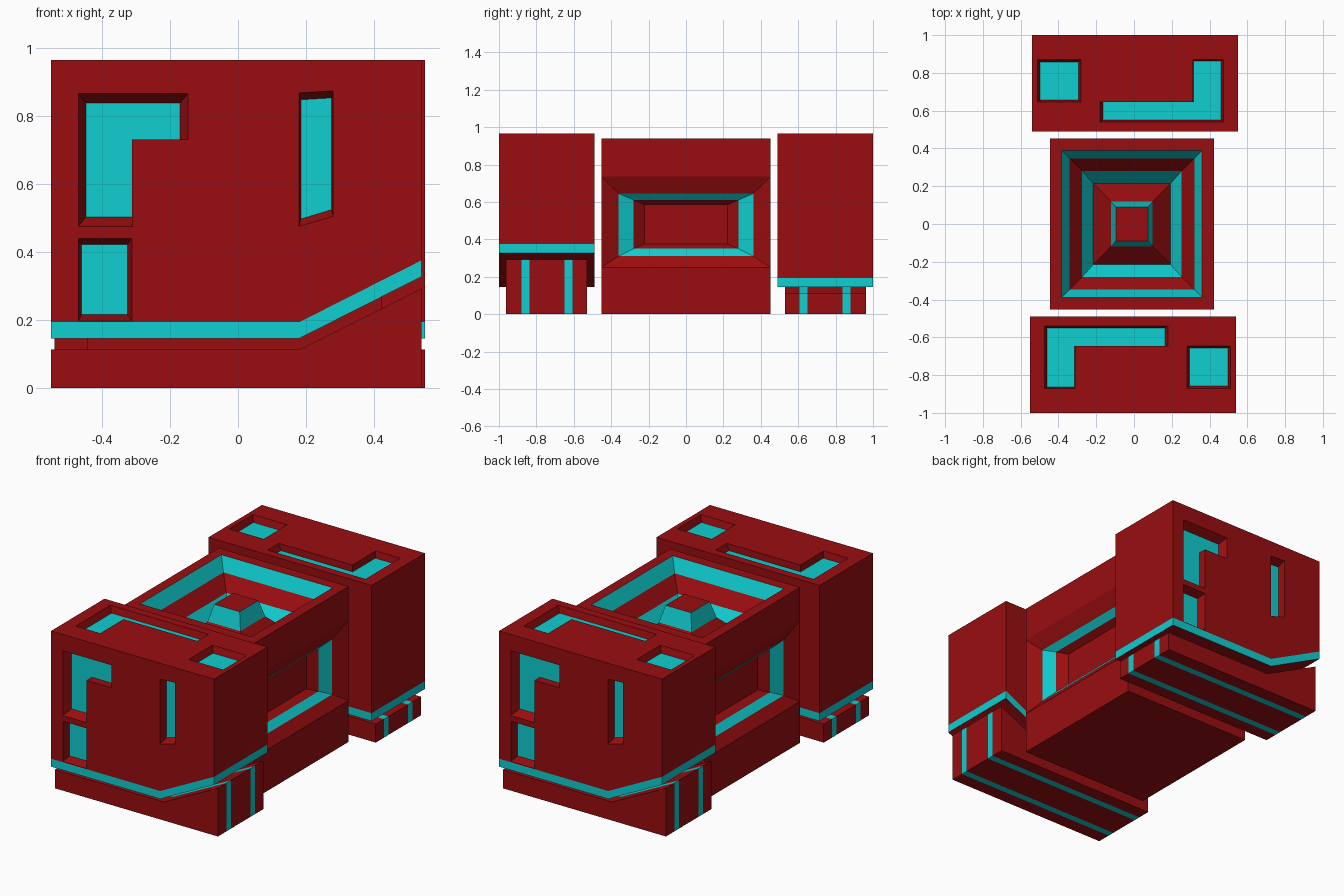
import bpy, bmesh, math

if "Cube" in bpy.data.objects:
    bpy.data.objects.remove(bpy.data.objects["Cube"])


def material(name, color):
    m = bpy.data.materials.new(name)
    m.diffuse_color = color
    m.use_nodes = True
    m.node_tree.nodes["Principled BSDF"].inputs["Base Color"].default_value = m.diffuse_color
    return m


RED = material("red", (0.32, 0.004, 0.005, 1))
CYAN = material("cyan", (0.005, 0.62, 0.63, 1))


def finish(name, bm):
    """Turn a bmesh into an object with red in slot 0 and cyan in slot 1."""
    bmesh.ops.remove_doubles(bm, verts=bm.verts, dist=1e-5)
    bmesh.ops.recalc_face_normals(bm, faces=bm.faces)
    me = bpy.data.meshes.new(name)
    bm.to_mesh(me)
    bm.free()
    me.materials.append(RED)
    me.materials.append(CYAN)
    ob = bpy.data.objects.new(name, me)
    bpy.context.collection.objects.link(ob)
    return ob


def loft(bm, loops, mats, cap_start=None, cap_end=None):
    """Bridge matching loops of points; one material index per band."""
    rings = [[bm.verts.new(p) for p in loop] for loop in loops]
    n = len(rings[0])
    for a, b, m in zip(rings, rings[1:], mats):
        for i in range(n):
            j = (i + 1) % n
            bm.faces.new((a[i], a[j], b[j], b[i])).material_index = m
    for ring, m in ((rings[0], cap_start), (rings[-1], cap_end)):
        if m is not None:
            bm.faces.new(ring).material_index = m


def prism(bm, profile, ys, mats, cap):
    """Extrude an xz profile through a list of y stations."""
    loft(bm, [[(x, y, z) for x, z in profile] for y in ys], mats, cap, cap)


def rect(x0, x1, y0, y1):
    return [(x0, y0), (x1, y0), (x1, y1), (x0, y1)]


def front(a, b, d):
    return (a, -1 + d, b)


def top(a, b, d):
    return (a, b, 0.965 - d)


def panel(bm, place, outer, inner, depth):
    """Tapered recess cutter with a cyan floor."""
    loops = [[place(a, b, d) for a, b in pts]
             for pts, d in ((outer, -0.02), (outer, 0), (inner, depth))]
    loft(bm, loops, [0, 0], 0, 1)


def opposite(ob, name):
    """Copy turned half round the vertical axis."""
    c = ob.copy()
    c.name = name
    c.rotation_euler.z = math.pi
    bpy.context.collection.objects.link(c)


L, R, Y0, Y1 = -0.55, 0.54, -1.0, -0.49

# End block
bm = bmesh.new()
prism(bm, [(L, 0.193), (0.18, 0.193), (R, 0.375), (R, 0.965), (L, 0.965)],
      [Y0, Y1], [0], 0)
block = finish("front_block", bm)

# Recessed panels cut into the block's face and top
bm = bmesh.new()
panel(bm, front,
      [(-0.47, 0.475), (-0.312, 0.475), (-0.312, 0.73), (-0.147, 0.73), (-0.147, 0.866), (-0.47, 0.866)],
      [(-0.447, 0.503), (-0.312, 0.503), (-0.312, 0.73), (-0.17, 0.73), (-0.17, 0.838), (-0.447, 0.838)], 0.05)
panel(bm, front, rect(-0.47, -0.312, 0.197, 0.44), rect(-0.46, -0.325, 0.215, 0.422), 0.05)
panel(bm, front,
      [(0.18, 0.475), (0.28, 0.505), (0.28, 0.874), (0.18, 0.868)],
      [(0.186, 0.497), (0.275, 0.524), (0.275, 0.853), (0.186, 0.848)], 0.05)
panel(bm, top,
      [(-0.475, -0.87), (-0.312, -0.87), (-0.312, -0.647), (0.18, -0.647), (0.18, -0.54), (-0.475, -0.54)],
      [(-0.46, -0.862), (-0.315, -0.862), (-0.315, -0.645), (0.165, -0.645), (0.165, -0.55), (-0.46, -0.55)], 0.04)
panel(bm, top, rect(0.28, 0.51, -0.87, -0.645), rect(0.293, 0.497, -0.858, -0.657), 0.04)
cutter = finish("panel_cutter", bm)
cutter.hide_render = True

mod = block.modifiers.new("panels", 'BOOLEAN')
mod.operation = 'DIFFERENCE'
mod.solver = 'EXACT'
mod.object = cutter
bpy.context.view_layer.objects.active = block
bpy.ops.object.modifier_apply(modifier=mod.name)
bpy.data.objects.remove(cutter)
opposite(block, "back_block")

# Cyan band round the block's lower edge, red underneath
bm = bmesh.new()
prism(bm, [(L, 0.145), (0.18, 0.145), (R, 0.327), (R, 0.375), (0.18, 0.193), (L, 0.193)],
      [Y0, Y1], [1], 1)
band = finish("front_band", bm)
for f in band.data.polygons:
    if f.normal.z < -0.5:
        f.material_index = 0
opposite(band, "back_band")

# Skid base with sloped top and two wrapping stripes
bm = bmesh.new()
prism(bm, [(L, 0), (R, 0), (R, 0.292), (0.18, 0.112), (L, 0.112)],
      [-0.963, -0.88, -0.838, -0.65, -0.608, -0.53], [0, 1, 0, 1, 0], 0)
base = finish("front_skid", bm)
opposite(base, "back_skid")

# Centre body: plain outer walls
CX, HX, HY, H = -0.011, 0.434, 0.453, 0.94
ZL, ZH = 0.25, 0.735
bm = bmesh.new()
for z0, z1 in ((0, ZL), (ZH, H)):
    for s in (-1, 1):
        x = CX + s * HX
        bm.faces.new([bm.verts.new(p) for p in
                      ((x, -HY, z0), (x, HY, z0), (x, HY, z1), (x, -HY, z1))])
for y in (-HY, HY):
    pts = [(CX + s * HX, y, z) for s, zs in ((-1, (0, ZL, ZH, H)), (1, (H, ZH, ZL, 0))) for z in zs]
    bm.faces.new([bm.verts.new(p) for p in pts])
bm.faces.new([bm.verts.new((x, y, 0)) for x, y in rect(CX - HX, CX + HX, -HY, HY)])

# Stepped funnel and small pyramid in the top: half width, half depth, height
steps = [(HX, HY, H), (0.372, 0.388, H), (0.33, 0.348, 0.86), (0.263, 0.28, 0.78),
         (0.205, 0.215, 0.70), (0.11, 0.118, 0.80), (0.085, 0.09, 0.90)]
loft(bm, [[(x, y, z) for x, y in rect(CX - a, CX + a, -b, b)] for a, b, z in steps],
     [0, 1, 0, 1, 0, 1], None, 0)

# Stepped window recess in both sides: inset, half width, low and high edge
window = [(0, HY, ZL, ZH), (0.045, 0.36, 0.31, 0.645),
          (0.08, 0.28, 0.35, 0.61), (0.122, 0.222, 0.375, 0.585)]
for s in (-1, 1):
    loft(bm, [[(CX + s * (HX - d), y, z) for y, z in rect(-w, w, z0, z1)]
              for d, w, z0, z1 in window], [0, 1, 0], None, 0)
finish("centre_body", bm)
